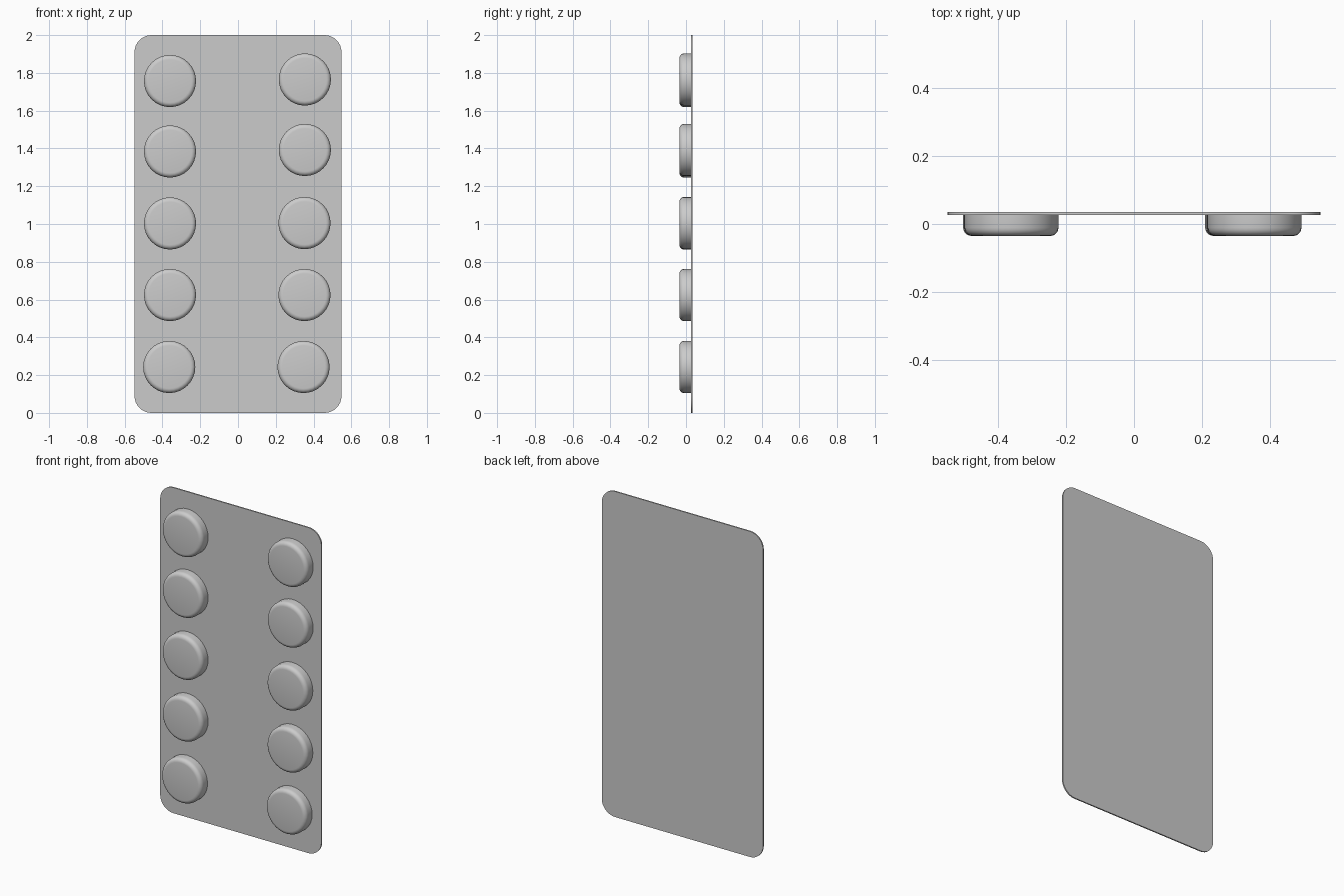
import bpy
import bmesh
import math
from mathutils import Matrix, Vector

if "Cube" in bpy.data.objects:
    bpy.data.objects.remove(bpy.data.objects["Cube"])

# One plain grey foil colour
GREY = (0.6, 0.6, 0.6, 1.0)
foil = bpy.data.materials.new("grey foil")
foil.use_nodes = True
foil.diffuse_color = GREY
foil.node_tree.nodes["Principled BSDF"].inputs["Base Color"].default_value = GREY

HALF_W, HEIGHT, CORNER = 0.548, 2.0, 0.09
BACK, CARD_FRONT, PILL_FRONT = 0.035, 0.027, -0.035
RADIUS, ROUND = 0.138, 0.024


def add_object(name, bm):
    """Turn a bmesh into a smooth-shaded object with sharp edges kept."""
    bmesh.ops.recalc_face_normals(bm, faces=bm.faces)
    mesh = bpy.data.meshes.new(name)
    bm.to_mesh(mesh)
    bm.free()
    mesh.materials.append(foil)
    obj = bpy.data.objects.new(name, mesh)
    bpy.context.collection.objects.link(obj)
    bpy.ops.object.select_all(action='DESELECT')
    obj.select_set(True)
    bpy.context.view_layer.objects.active = obj
    bpy.ops.object.shade_smooth_by_angle(angle=math.radians(35))
    return obj


def make_card():
    """Thin backing sheet with rounded corners."""
    bm = bmesh.new()
    bmesh.ops.create_cube(bm, size=1.0, matrix=Matrix.LocRotScale(
        Vector((0, (BACK + CARD_FRONT) / 2, HEIGHT / 2)), None,
        Vector((2 * HALF_W, BACK - CARD_FRONT, HEIGHT))))
    corners = [e for e in bm.edges
               if abs(e.verts[0].co.y - e.verts[1].co.y) > 0.001]
    bmesh.ops.bevel(bm, geom=corners, offset=CORNER, segments=8,
                    profile=0.5, affect='EDGES')
    return add_object("backing_card", bm)


def make_blister(name, x, z):
    """Round pocket with a softened front rim, seated on the card."""
    bm = bmesh.new()
    depth = CARD_FRONT - PILL_FRONT
    centre = Vector((x, (CARD_FRONT + PILL_FRONT) / 2, z))
    turn = Matrix.Rotation(math.radians(90), 4, 'X')
    bmesh.ops.create_cone(bm, cap_ends=True, segments=32, radius1=RADIUS,
                          radius2=RADIUS, depth=depth,
                          matrix=Matrix.Translation(centre) @ turn)
    rim = [e for e in bm.edges
           if all(v.co.y < centre.y for v in e.verts)]
    bmesh.ops.bevel(bm, geom=rim, offset=ROUND, segments=5,
                    profile=0.5, affect='EDGES')
    # The hidden rear cap is left open against the card
    rear = [f for f in bm.faces if all(v.co.y > centre.y for v in f.verts)]
    bmesh.ops.delete(bm, geom=rear, context='FACES')
    return add_object(name, bm)


make_card()

# Two slightly uneven columns of pockets, listed bottom to top
columns = {
    "right": [(-0.364, 0.243), (-0.36, 0.624), (-0.36, 1.003),
              (-0.36, 1.384), (-0.36, 1.757)],
    "left": [(0.347, 0.243), (0.352, 0.624), (0.352, 1.005),
             (0.354, 1.392), (0.354, 1.765)],
}
for side, spots in columns.items():
    for row, (x, z) in enumerate(spots, 1):
        make_blister(f"{side}_blister_{row}", x, z)
